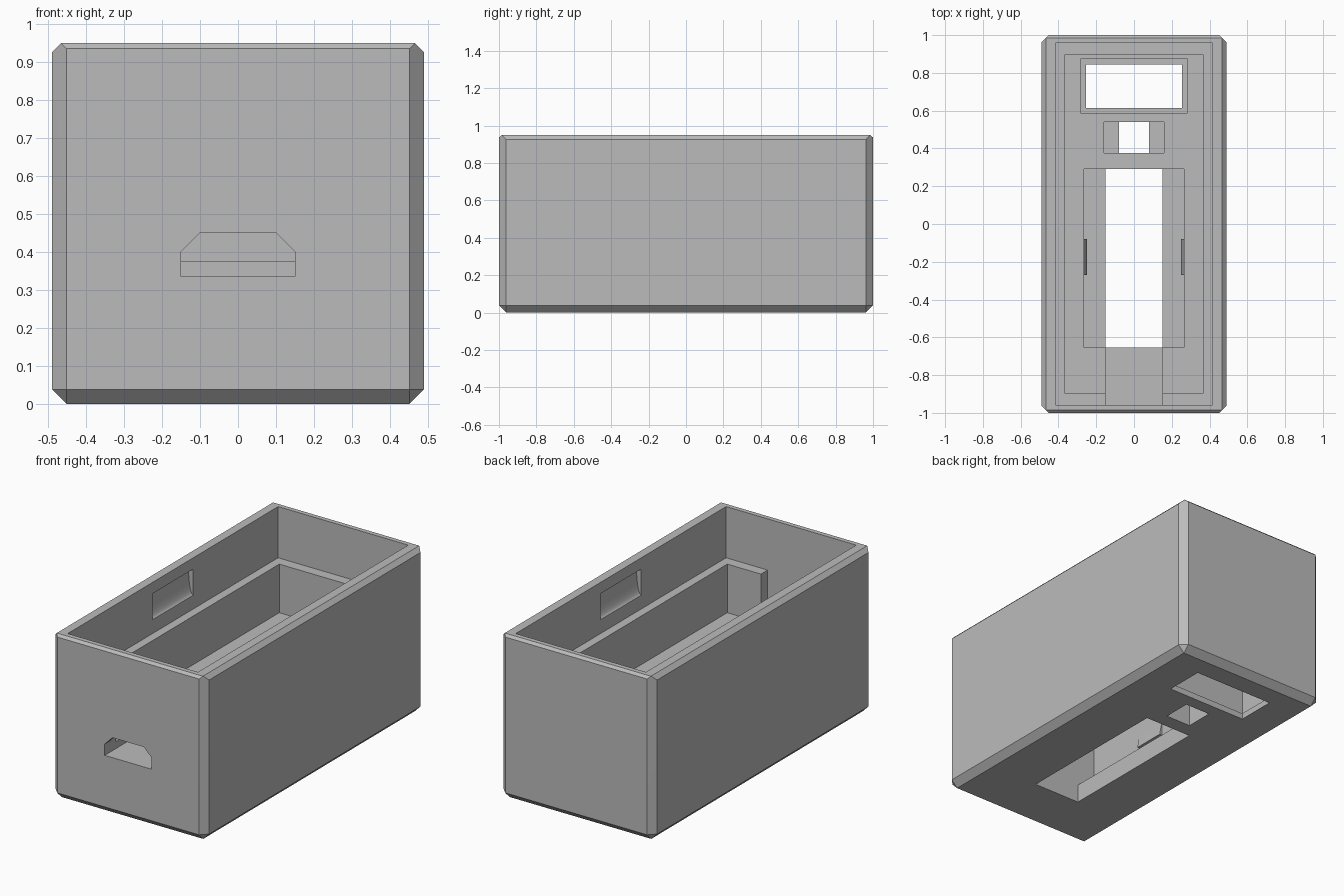
import bpy, bmesh, math

if "Cube" in bpy.data.objects:
    bpy.data.objects.remove(bpy.data.objects["Cube"], do_unlink=True)

grey = bpy.data.materials.new("plain_grey")
grey.use_nodes = True
color = (0.5, 0.5, 0.5, 1)
grey.diffuse_color = color
grey.node_tree.nodes["Principled BSDF"].inputs["Base Color"].default_value = color


def solid(name, points):
    """Convex solid around the given points."""
    bm = bmesh.new()
    for p in points:
        bm.verts.new(p)
    bmesh.ops.convex_hull(bm, input=bm.verts[:])
    bmesh.ops.dissolve_limit(bm, angle_limit=0.01, verts=bm.verts[:], edges=bm.edges[:])
    bmesh.ops.recalc_face_normals(bm, faces=bm.faces[:])
    mesh = bpy.data.meshes.new(name)
    bm.to_mesh(mesh)
    bm.free()
    mesh.materials.append(grey)
    obj = bpy.data.objects.new(name, mesh)
    bpy.context.collection.objects.link(obj)
    return obj


def prism(name, profile, y0, y1):
    """Profile of (x, z) points extruded along y."""
    return solid(name, [(x, y, z) for x, z in profile for y in (y0, y1)])


def block(name, half_x, y0, y1, z0, z1):
    return prism(name, [(s * half_x, z) for s in (-1, 1) for z in (z0, z1)], y0, y1)


def cut(target, cutter):
    cutter.hide_render = True
    mod = target.modifiers.new("cut", "BOOLEAN")
    mod.operation = "DIFFERENCE"
    mod.solver = "EXACT"
    mod.object = cutter
    bpy.context.view_layer.objects.active = target
    bpy.ops.object.modifier_apply(modifier=mod.name)
    bpy.data.objects.remove(cutter, do_unlink=True)


# Outer shell: chamfered corners, bottom and rim
W, L, H, C = 0.49, 1.0, 0.95, 0.038
TOP = 1.1
corners = []
for sx in (-1, 1):
    for sy in (-1, 1):
        for x, y, z in ((W - C, L - C, 0),
                        (W, L - C, C), (W - C, L, C),
                        (W, L - C, H - 0.024), (W - C, L, H - 0.014),
                        (W - 0.024, L - 0.015, H)):
            corners.append((sx * x, sy * y, z))
case = solid("case_body", corners)

# Main cavity, leaving a ledge around the lower one
cut(case, block("upper_cavity", 0.415, -0.958, 0.958, 0.655, TOP))
cut(case, block("lower_cavity", 0.365, -0.897, 0.897, 0.375, TOP))

# Connector channel through the ledge and its port in the front wall
cut(case, block("channel", 0.15, -0.958, -0.6, 0.335, TOP))
port = [(s * x, z) for s in (-1, 1) for x, z in ((0.15, 0.335), (0.15, 0.4), (0.1, 0.45))]
cut(case, prism("port", port, -1.1, -0.9))

# Floor pockets with smaller openings through the bottom:
# pocket half width, opening half width, y range, lip height, y margin
for hx, ox, y0, y1, lip, m in ((0.265, 0.15, -0.655, 0.29, 0.107, 0),
                               (0.16, 0.08, 0.375, 0.54, 0.2, 0),
                               (0.28, 0.255, 0.585, 0.875, 0.035, 0.03)):
    cut(case, block("pocket", hx, y0, y1, lip, TOP))
    cut(case, block("opening", ox, y0 + m, y1 - m, -0.1, 0.5))

# Curved finger scoops in the side walls and snap clips in the long pocket
for side, label in ((1, "left"), (-1, "right")):
    scoop = [(side * 0.38, 0.735), (side * 0.38, 0.885)]
    for i in range(13):
        a = math.pi / 2 * i / 12
        scoop.append((side * (0.415 + 0.03 * math.sin(a)), 0.885 - 0.15 * math.cos(a)))
    cut(case, prism("scoop", scoop, -0.185, 0.185))
    clip = [(side * x, z) for x, z in ((0.27, 0.21), (0.25, 0.21), (0.265, 0.29), (0.27, 0.29))]
    prism(label + "_clip", clip, -0.27, -0.08)

# Smooth only the curved scoops
bpy.ops.object.select_all(action="DESELECT")
case.select_set(True)
bpy.context.view_layer.objects.active = case
bpy.ops.object.shade_smooth_by_angle(angle=math.radians(20))
